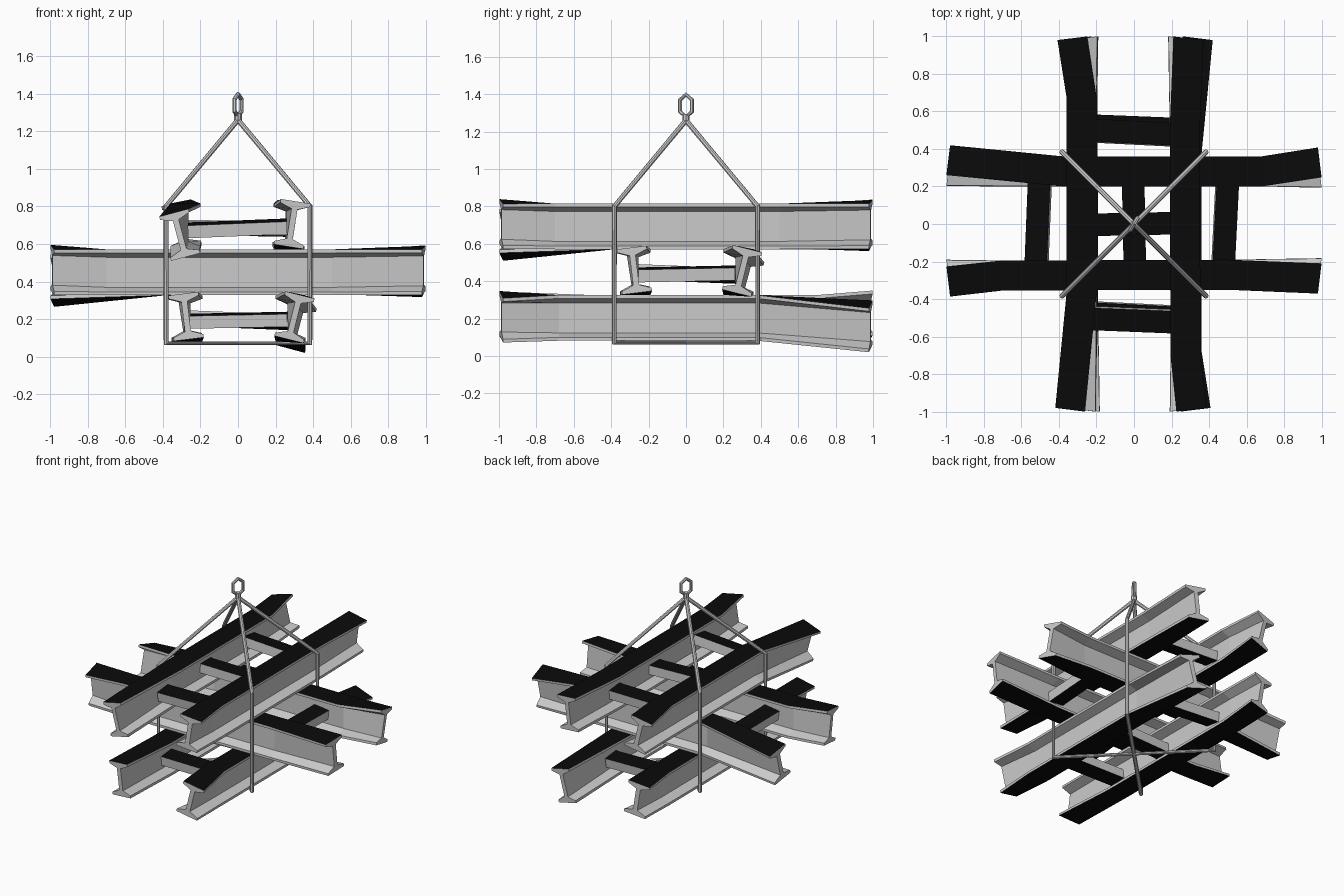
import bpy, bmesh
from math import sin, cos, pi, radians
from mathutils import Matrix, Vector

if "Cube" in bpy.data.objects:
    bpy.data.objects.remove(bpy.data.objects["Cube"])

STEEL = bpy.data.materials.new("steel_grey")
STEEL.diffuse_color = (0.6, 0.6, 0.6, 1)
STEEL.use_nodes = True
STEEL.node_tree.nodes["Principled BSDF"].inputs["Base Color"].default_value = STEEL.diffuse_color
DARK = bpy.data.materials.new("flange_black")
DARK.diffuse_color = (0.003, 0.003, 0.003, 1)
DARK.use_nodes = True
DARK.node_tree.nodes["Principled BSDF"].inputs["Base Color"].default_value = DARK.diffuse_color

# I-beam profile: half width, half height, flange tip, flange root, half web
W, H, TIP, ROOT, WEB = 0.08, 0.122, 0.018, 0.042, 0.016
HALF = [(W, H), (W, H - TIP), (WEB, H - ROOT), (WEB, ROOT - H), (W, TIP - H), (W, -H)]
PROFILE = HALF + [(-u, v) for u, v in reversed(HALF)]


def finish(bm, name, matrix):
    bmesh.ops.recalc_face_normals(bm, faces=bm.faces)
    me = bpy.data.meshes.new(name)
    bm.to_mesh(me)
    bm.free()
    me.materials.append(STEEL)
    me.materials.append(DARK)
    ob = bpy.data.objects.new(name, me)
    ob.matrix_world = matrix
    bpy.context.collection.objects.link(ob)
    return ob


def beam(name, x, side, stations, matrix):
    """Bent I-beam along y; stations are (y, outward shift, lift, outward lean)."""
    bm = bmesh.new()
    rings = []
    for y, out, lift, lean in stations:
        a = radians(lean) * side
        ring = []
        for u, v in PROFILE:
            skew = 0.12 * u * side * (1 if y > 0 else -1) if abs(y) > 0.9 else 0
            ring.append(bm.verts.new((x + side * out + u * cos(a) + v * sin(a),
                                      y - skew,
                                      lift - u * sin(a) + v * cos(a))))
        rings.append(ring)
    n = len(PROFILE)
    for r0, r1 in zip(rings, rings[1:]):
        for i in range(n):
            j = (i + 1) % n
            f = bm.faces.new((r0[i], r0[j], r1[j], r1[i]))
            if i in (5, 11):          # outer flange faces
                f.material_index = 1
    bm.faces.new(rings[0])
    bm.faces.new(rings[-1])
    finish(bm, name, matrix)


def bar(name, y, yaw, roll, tilt, matrix):
    """Flat spacer bar between the two beams of a layer."""
    bm = bmesh.new()
    bmesh.ops.create_cube(bm, size=1, matrix=Matrix.Diagonal((0.53, 0.12, 0.068, 1)))
    for f in bm.faces:
        if abs(f.normal.z) > 0.9:
            f.material_index = 1
    local = (Matrix.Translation((0, y, -0.01)) @ Matrix.Rotation(yaw, 4, 'Z')
             @ Matrix.Rotation(tilt, 4, 'Y') @ Matrix.Rotation(radians(roll), 4, 'X'))
    finish(bm, name, matrix @ local)


# Three identical layers, each turned a further quarter
LEFT = [(-0.988, 0.03, -0.045, 15), (-0.38, 0, 0, 0), (0.68, 0, 0, 0), (0.988, 0.02, 0.006, 14)]
RIGHT = [(-0.988, 0.018, 0.013, 9), (-0.7, 0.004, 0, 0), (0.5, 0, 0, 0), (0.988, 0.006, 0.01, 7)]
for layer, z, turn in (("top", 0.693, 0), ("middle", 0.449, -90), ("bottom", 0.204, 180)):
    m = Matrix.Translation((0, 0, z)) @ Matrix.Rotation(radians(turn), 4, 'Z')
    beam(layer + "_left_beam", -0.28, -1, LEFT, m)
    beam(layer + "_right_beam", 0.27, 1, RIGHT, m)
    bar(layer + "_front_spacer", -0.51, -0.04, 8, -0.04, m)
    bar(layer + "_centre_spacer", 0, 0.02, 0, 0.02, m)
    bar(layer + "_back_spacer", 0.485, -0.05, -6, 0.02, m)


def rod(name, paths, radius, cyclic=False):
    cu = bpy.data.curves.new(name, 'CURVE')
    cu.dimensions = '3D'
    cu.bevel_depth = radius
    cu.bevel_resolution = 2
    cu.use_fill_caps = True
    for pts in paths:
        sp = cu.splines.new('POLY')
        sp.points.add(len(pts) - 1)
        for p, co in zip(sp.points, pts):
            p.co = (*co, 1)
        sp.use_cyclic_u = cyclic
        sp.use_smooth = False
    cu.materials.append(STEEL)
    bpy.context.collection.objects.link(bpy.data.objects.new(name, cu))


# Lifting sling: two crossed loops meeting at the apex
C, LOW, HIGH, APEX = 0.383, 0.072, 0.8, 1.26
rod("sling", [[(0, 0, APEX), (-C, -s * C, HIGH), (-C, -s * C, LOW),
               (C, s * C, LOW), (C, s * C, HIGH), (0, 0, APEX)] for s in (1, -1)], 0.014)

# Collar and elongated six-sided lifting ring
rod("sling_collar", [[(0, 0, 1.245), (0, 0, 1.295)]], 0.02)
ring = []
for u, v in ((0, -0.06), (0.036, -0.032), (0.036, 0.032), (0, 0.06), (-0.036, 0.032), (-0.036, -0.032)):
    ring.append((0.5 * u, 0.87 * u, 1.338 + v))
rod("lifting_ring", [ring], 0.012, True)
